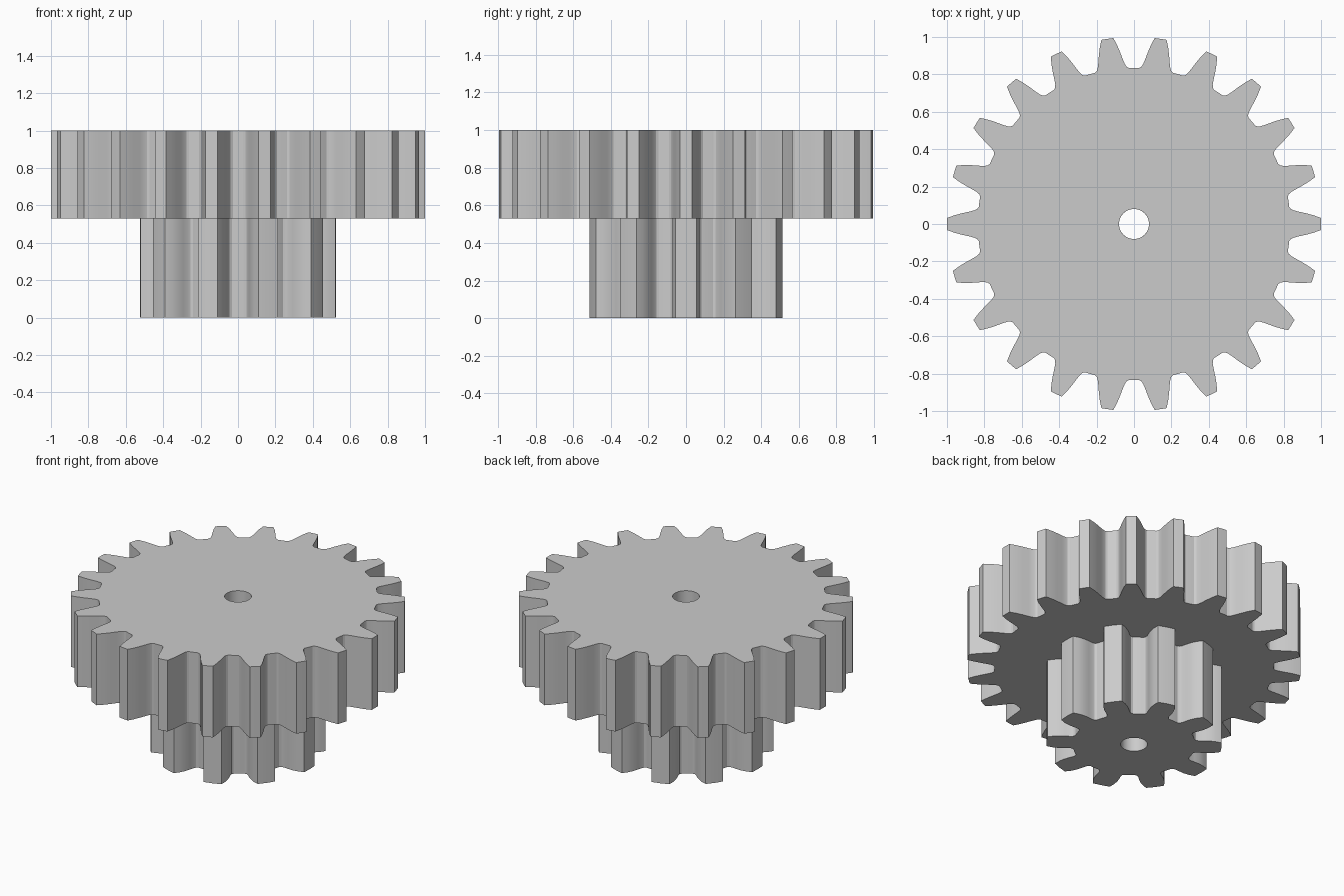
import bpy, bmesh
from math import cos, sin, pi, radians

cube = bpy.data.objects.get("Cube")
if cube:
    bpy.data.objects.remove(cube, do_unlink=True)

HOLE = 0.08     # bore radius
STEP = 0.53     # height where the pinion meets the wheel
TOP = 1.0

grey = bpy.data.materials.new("grey_plastic")
grey.use_nodes = True
grey.diffuse_color = (0.6, 0.6, 0.6, 1)
grey.node_tree.nodes["Principled BSDF"].inputs["Base Color"].default_value = (0.6, 0.6, 0.6, 1)


def gear_outline(teeth, flank):
    """Polar outline; flank lists (radius, half angle in degrees) from tip to root."""
    tip, root = flank[0][0], flank[-1][0]
    right = [(r, -a) for r, a in reversed(flank)]
    tooth = right + [(tip, 0)] + flank + [(root, 180 / teeth)]
    return [(r, radians(a) + 2 * pi * i / teeth) for i in range(teeth) for r, a in tooth]


def make_gear(name, teeth, flank, z0, z1, top_cap):
    outline = gear_outline(teeth, flank)
    bore = [(HOLE, a) for _, a in outline]
    bm = bmesh.new()

    def ring(points, z):
        return [bm.verts.new((r * cos(a), r * sin(a), z)) for r, a in points]

    # loops run from the top of the bore, around the outside, to its bottom
    rings = [ring(bore, z1), ring(bore, z0), ring(outline, z0), ring(outline, z1)]
    pairs = list(zip(rings, rings[1:]))
    if top_cap:
        pairs.append((rings[3], rings[0]))
    n = len(outline)
    for a, b in pairs:
        for i in range(n):
            j = (i + 1) % n
            bm.faces.new((a[i], b[i], b[j], a[j]))
    bmesh.ops.recalc_face_normals(bm, faces=bm.faces)

    mesh = bpy.data.meshes.new(name)
    bm.to_mesh(mesh)
    bm.free()
    mesh.materials.append(grey)
    obj = bpy.data.objects.new(name, mesh)
    bpy.context.collection.objects.link(obj)
    bpy.ops.object.select_all(action="DESELECT")
    obj.select_set(True)
    bpy.context.view_layer.objects.active = obj
    bpy.ops.object.shade_smooth_by_angle(angle=radians(25))
    return obj


# Large upper wheel
make_gear("large_gear", 22,
          [(1.0, 1.85), (0.96, 2.8), (0.92, 3.6), (0.88, 4.35),
           (0.855, 4.95), (0.842, 5.5), (0.835, 6.3)], STEP, TOP, True)

# Small lower pinion, open at the top where it joins the wheel
make_gear("small_gear", 10,
          [(0.525, 6.0), (0.49, 7.9), (0.455, 9.2), (0.42, 9.9),
           (0.39, 10.3), (0.375, 11.2), (0.367, 13)], 0, STEP, False)
